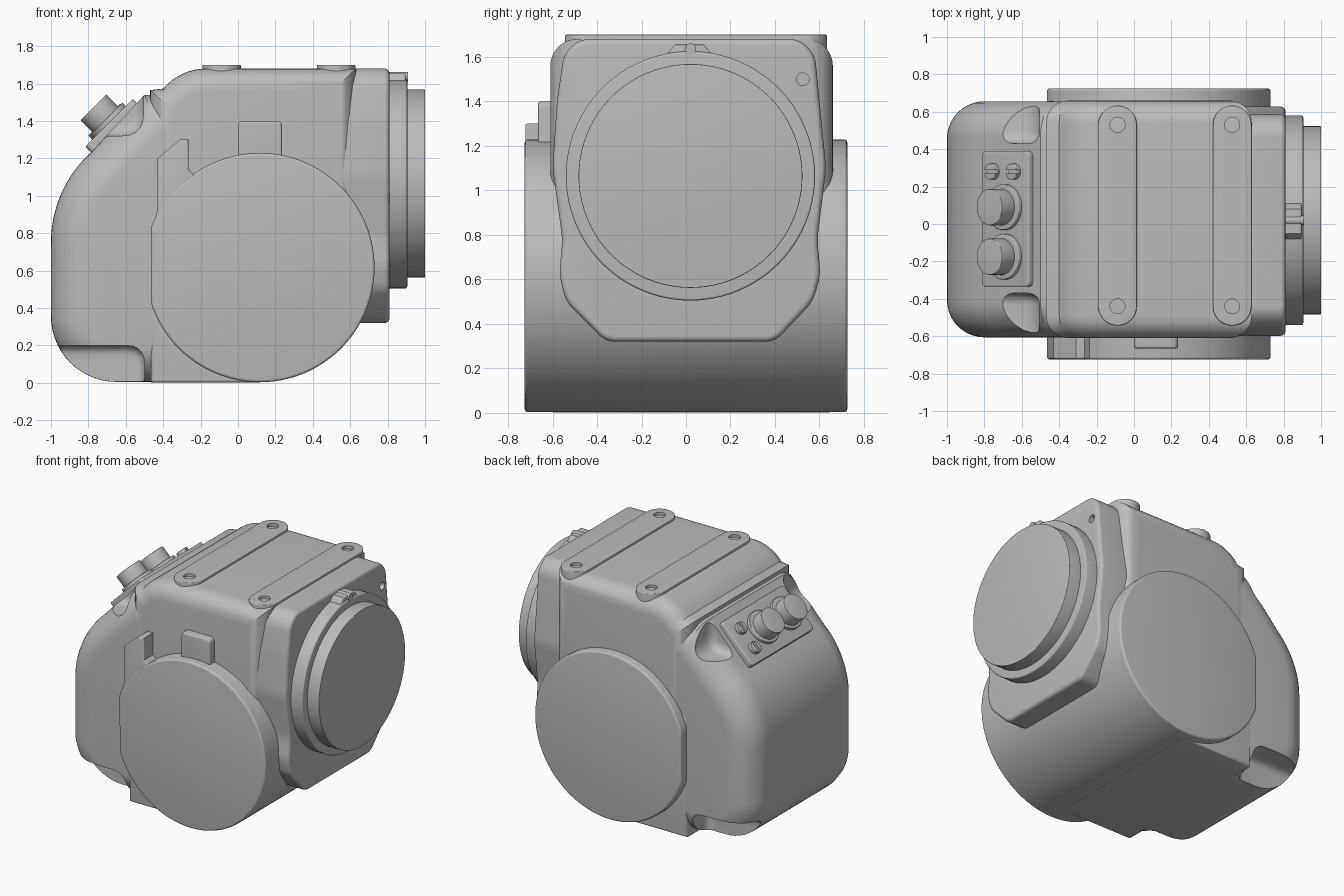
import bpy, bmesh
from math import sin, cos, pi, radians
from mathutils import Matrix, Vector

if "Cube" in bpy.data.objects:
    bpy.data.objects.remove(bpy.data.objects["Cube"])

grey = bpy.data.materials.new("housing_grey")
grey.use_nodes = True
COLOUR = (0.5, 0.5, 0.5, 1)
grey.diffuse_color = COLOUR
grey.node_tree.nodes["Principled BSDF"].inputs["Base Color"].default_value = COLOUR

AXES = {"x": lambda a, b, t: (t, a, b),
        "y": lambda a, b, t: (a, t, b),
        "z": lambda a, b, t: (a, b, t)}


def arc(ca, cb, r, start, end, n=24):
    angles = [radians(start + (end - start) * i / n) for i in range(n + 1)]
    return [(ca + r * cos(t), cb + r * sin(t)) for t in angles]


def circle(ca, cb, r, n=96):
    return arc(ca, cb, r, 0, 360, n)[:-1]


def rect(a0, a1, b0, b1):
    return [(a0, b0), (a1, b0), (a1, b1), (a0, b1)]


def soften(points, r, n=5):
    """Round every corner of an outline."""
    out = []
    for i, p in enumerate(points):
        p = Vector(p)
        ends = []
        for q in (points[i - 1], points[(i + 1) % len(points)]):
            d = Vector(q) - p
            ends.append(p + d.normalized() * min(r, d.length * 0.45))
        for k in range(n + 1):
            t = k / n
            out.append(tuple(ends[0] * (1 - t) ** 2 + p * 2 * t * (1 - t) + ends[1] * t * t))
    return out


def inset(points, d):
    """Move an anticlockwise outline inward by d."""
    out = []
    for i, p in enumerate(points):
        p = Vector(p)
        e = (p - Vector(points[i - 1])).normalized()
        f = (Vector(points[(i + 1) % len(points)]) - p).normalized()
        m = Vector((-e.y - f.y, e.x + f.x))
        out.append(p + m * (2 * d / max(m.length_squared, 0.5)))
    return out


def prism(name, points, axis, t0, t1, r=0.0, steps=4, matrix=None):
    """Extrude an outline along an axis, with rounded rims of radius r."""
    area = sum(points[i - 1][0] * p[1] - p[0] * points[i - 1][1] for i, p in enumerate(points))
    if area < 0:
        points = points[::-1]
    levels = [(0, t0), (0, t1)]
    if r:
        rim = [(r * (1 - sin(k * pi / 2 / steps)), r * (1 - cos(k * pi / 2 / steps)))
               for k in range(steps + 1)]
        levels = [(d, t0 + h) for d, h in rim] + [(d, t1 - h) for d, h in rim[::-1]]
    bm = bmesh.new()
    rings = [[bm.verts.new(AXES[axis](p[0], p[1], t)) for p in inset(points, d)]
             for d, t in levels]
    n = len(points)
    for lo, hi in zip(rings, rings[1:]):
        for i in range(n):
            bm.faces.new((lo[i - 1], lo[i], hi[i], hi[i - 1]))
    bm.faces.new(rings[0][::-1])
    bm.faces.new(rings[-1])
    if matrix:
        bm.transform(matrix)
    if bm.calc_volume(signed=True) < 0:
        bmesh.ops.reverse_faces(bm, faces=bm.faces)
    mesh = bpy.data.meshes.new(name)
    bm.to_mesh(mesh)
    bm.free()
    mesh.materials.append(grey)
    obj = bpy.data.objects.new(name, mesh)
    bpy.context.collection.objects.link(obj)
    smooth(obj)
    return obj


def smooth(obj):
    bpy.ops.object.select_all(action="DESELECT")
    obj.select_set(True)
    bpy.context.view_layer.objects.active = obj
    bpy.ops.object.shade_smooth_by_angle(angle=radians(32))


def cut(obj, cutters):
    for cutter in cutters:
        mod = obj.modifiers.new("cut", "BOOLEAN")
        mod.operation = "DIFFERENCE"
        mod.solver = "EXACT"
        mod.object = cutter
        bpy.context.view_layer.objects.active = obj
        bpy.ops.object.modifier_apply(modifier=mod.name)
        bpy.data.objects.remove(cutter)
    smooth(obj)


# Main housing with a softened roof
roof = [(-0.47, 0.3), (0.63, 0.3), (0.63, 1.68)] + arc(-0.17, 1.38, 0.3, 90, 140, 8) + [(-0.47, 1.565)]
prism("main_housing", roof, "y", -0.61, 0.66, 0.12, 8)
prism("lower_housing", rect(-0.465, 0.12, 0.002, 0.9), "y", -0.608, 0.658, 0.015)

# Rounded rear grip with corner pockets
grip_outline = ([(-0.15, 0.005), (-0.15, 1.54), (-0.5, 1.54)]
                + arc(-0.35, 0.75, 0.65, 132, 180, 16) + arc(-0.65, 0.355, 0.35, 180, 270, 14))
grip = prism("rear_grip", grip_outline, "y", -0.606, 0.656, 0.2, 10)
pockets = []
for y0, y1 in ((0.43, 0.9), (-0.9, -0.37)):
    pockets.append(prism("upper_pocket", soften(rect(-1.2, -0.505, 1.32, 1.95), 0.12), "y", y0, y1, 0.06))
for y0, y1 in ((0.47, 0.9), (-0.9, -0.42)):
    pockets.append(prism("lower_pocket", soften(rect(-1.3, -0.5, -0.4, 0.2), 0.1), "y", y0, y1, 0.05))
cut(grip, pockets)

# Side drum, flattened towards the grip
drum_outline = [(max(a, -0.465), b) for a, b in circle(0.117, 0.616, 0.613, 128)]
prism("side_drum", drum_outline, "y", -0.725, 0.725, 0.015)

# Latches on the front of the drum
latch = [(-0.465, 0.6), (-0.465, 0.83), (-0.43, 0.92), (-0.43, 1.2), (-0.31, 1.3),
         (-0.265, 1.3), (-0.265, 1.14), (-0.22, 1.1), (0.0, 1.1), (0.0, 0.6)]
prism("hinge_latch", latch, "y", -0.722, -0.5, 0.01)
prism("top_latch", soften(rect(0.0, 0.235, 1.0, 1.4), 0.03), "y", -0.665, -0.5, 0.012)

# Lens flange
half_left = [(-0.36, 0.32), (-0.54, 0.5), (-0.57, 0.62), (-0.555, 0.78), (-0.6, 1.1),
             (-0.58, 1.4), (-0.55, 1.61), (-0.48, 1.68)]
half_right = [(0.51, 1.68), (0.58, 1.61), (0.6, 1.4), (0.63, 1.1), (0.59, 0.78),
              (0.605, 0.62), (0.57, 0.5), (0.4, 0.32)]
flange = prism("lens_flange", soften(half_left + half_right, 0.045), "x", 0.4, 0.81, 0.025)
cut(flange, [prism("flange_hole", circle(0.525, 1.5, 0.028, 24), "x", 0.76, 0.9)])

# Lens rings and index tab
prism("lens_ring", circle(0.02, 1.065, 0.56), "x", 0.7, 0.905, 0.01)
prism("lens_cap", circle(0.02, 1.065, 0.503), "x", 0.8, 1.0, 0.004)
tab = [(-0.09, 1.55), (-0.08, 1.62), (-0.05, 1.655), (0.08, 1.655), (0.11, 1.62), (0.12, 1.55)]
prism("index_tab", tab, "x", 0.75, 0.895, 0.008)
prism("index_pin", circle(0.02, 1.635, 0.026, 24), "x", 0.8, 0.908)

# Mounting rails on the roof
for x in (-0.088, 0.525):
    slot = arc(x, 0.53, 0.103, 0, 180) + arc(x, -0.44, 0.103, 180, 360)
    rail = prism("mounting_rail", slot, "z", 1.45, 1.7, 0.006)
    cut(rail, [prism("rail_hole", circle(x, y, 0.04, 32), "z", 1.66, 1.8) for y in (0.53, -0.44)])

# Tilted control panel with knobs and screws
tilt = Matrix.Translation((-0.69, 0, 1.39)) @ Matrix.Rotation(radians(-45), 4, "Y")
prism("control_panel", soften(rect(-0.18, 0.18, -0.335, 0.39), 0.03), "z", -0.12, 0, 0.008, matrix=tilt)
for y in (0.09, -0.175):
    prism("knob_collar", circle(0.005, y, 0.122, 48), "z", -0.02, 0.025, 0.005, matrix=tilt)
    prism("knob", circle(0, y, 0.097, 48), "z", 0, 0.118, 0.004, matrix=tilt)
for u in (-0.085, 0.075):
    screw = prism("panel_screw", circle(u, 0.28, 0.043, 32), "z", -0.02, 0.03, 0.004, matrix=tilt)
    cut(screw, [prism("screw_slot", rect(u - 0.06, u + 0.06, 0.27, 0.29), "z", 0.01, 0.06, matrix=tilt)])
